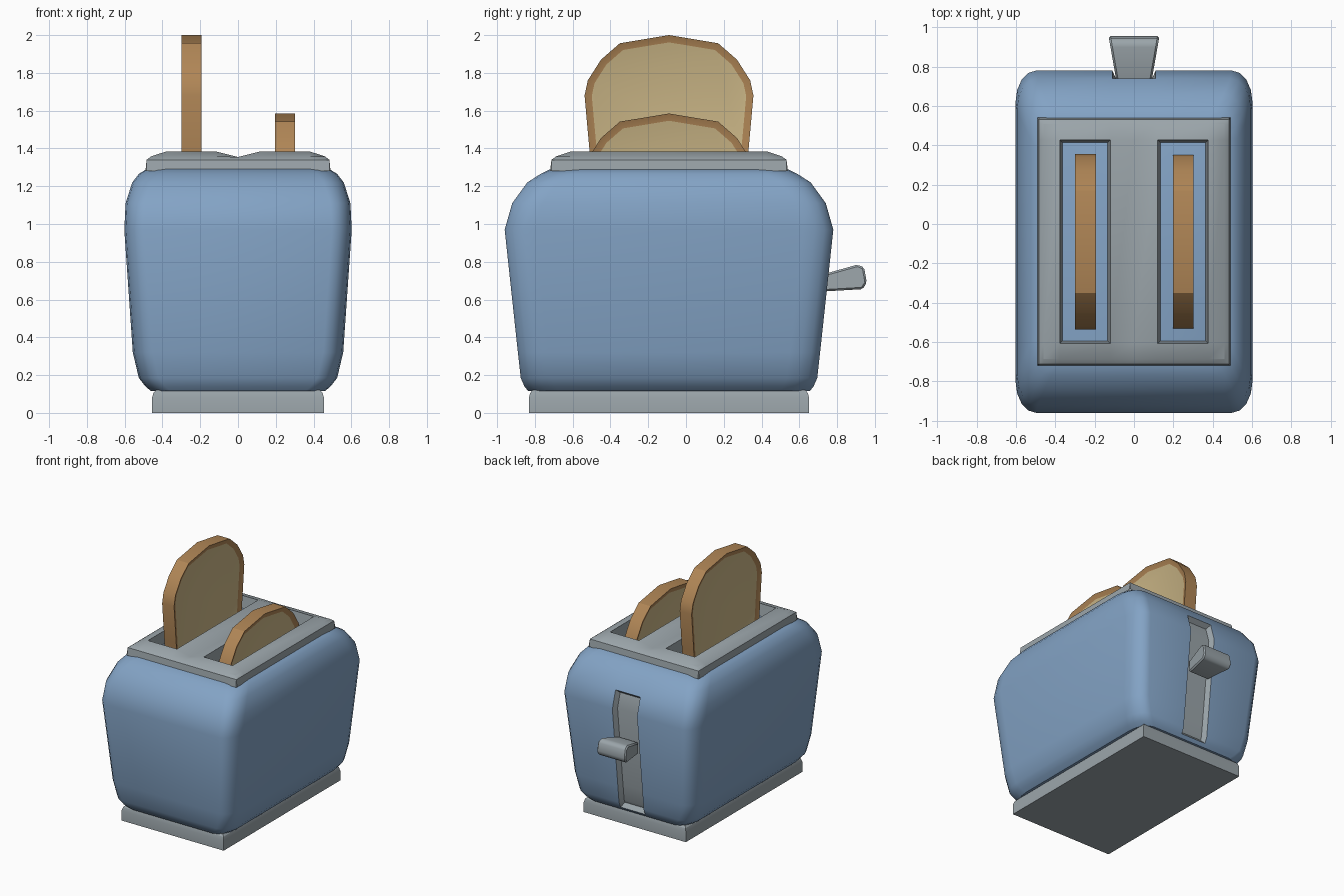
import bpy, bmesh, math

if "Cube" in bpy.data.objects:
    bpy.data.objects.remove(bpy.data.objects["Cube"])

YC = -0.09  # centre of the housing along y


def material(name, rgb):
    m = bpy.data.materials.new(name)
    m.diffuse_color = (*rgb, 1)
    m.use_nodes = True
    m.node_tree.nodes["Principled BSDF"].inputs["Base Color"].default_value = m.diffuse_color
    return m


BLUE = material("blue enamel", (0.227, 0.366, 0.558))
GREY = material("grey metal", (0.328, 0.376, 0.402))
CRUST = material("brown crust", (0.434, 0.238, 0.093))
CRUMB = material("pale crumb", (0.61, 0.479, 0.246))


def finish(bm, name, mats, angle=35, recalc=True):
    if recalc:
        bmesh.ops.recalc_face_normals(bm, faces=bm.faces)
    me = bpy.data.meshes.new(name)
    bm.to_mesh(me)
    bm.free()
    for m in mats:
        me.materials.append(m)
    ob = bpy.data.objects.new(name, me)
    bpy.context.collection.objects.link(ob)
    bpy.ops.object.select_all(action='DESELECT')
    ob.select_set(True)
    bpy.context.view_layer.objects.active = ob
    bpy.ops.object.shade_smooth_by_angle(angle=math.radians(angle))
    return ob


def loft(bm, rings):
    """Skin a stack of equal closed rings and cap both ends."""
    vs = [[bm.verts.new(p) for p in r] for r in rings]
    n = len(vs[0])
    for a, b in zip(vs, vs[1:]):
        for i in range(n):
            bm.faces.new((a[i], a[(i + 1) % n], b[(i + 1) % n], b[i]))
    bm.faces.new(vs[0][::-1])
    bm.faces.new(vs[-1])
    bmesh.ops.recalc_face_normals(bm, faces=bm.faces)


# Housing: stacked rounded rectangles, with lever channel sunk in the back
SLOT = 0.11


def ring(z, hx, hy, rx=0.105, ry=0.16, seg=4):
    pts = []
    for q, (sx, sy) in enumerate([(1, 1), (-1, 1), (-1, -1), (1, -1)]):
        for i in range(seg + 1):
            a = math.pi / 2 * (q + i / seg)
            pts.append((sx * (hx - rx) + rx * math.cos(a),
                        YC + sy * (hy - ry) + ry * math.sin(a), z))
        if q == 0:
            pts += [(SLOT, YC + hy, z), (-SLOT, YC + hy, z)]
    return pts


bm = bmesh.new()
loft(bm, [ring(*s) for s in [
    (0.115, 0.46, 0.745), (0.14, 0.49, 0.765), (0.185, 0.525, 0.785),
    (0.32, 0.557, 0.80), (0.97, 0.602, 0.87), (1.11, 0.595, 0.83),
    (1.22, 0.56, 0.75), (1.265, 0.525, 0.68), (1.29, 0.485, 0.63)]])
channel = [f for f in bm.faces if len(f.verts) == 4
           and all(abs(v.co.x) < SLOT + 0.001 and v.co.y > 0.5
                   and 0.13 < v.co.z < 1.12 for v in f.verts)]
rim = bmesh.ops.inset_region(bm, faces=channel, thickness=0.018, depth=-0.04,
                             use_even_offset=True)["faces"]
for f in channel + rim:
    f.material_index = 1
finish(bm, "housing", [BLUE, GREY], recalc=False)

# Base: plinth with a small chamfer at the top
bm = bmesh.new()
loft(bm, [[(sx * hx, YC + sy * hy, z) for sx, sy in ((1, 1), (-1, 1), (-1, -1), (1, -1))]
          for z, hx, hy in ((0, 0.455, 0.742), (0.08, 0.455, 0.742),
                            (0.107, 0.447, 0.734), (0.12, 0.435, 0.722))])
finish(bm, "base", [GREY], 25)

# Top plate: height grid with two raised rims, then sunken bread slots
xs = [(0.49, 1.28), (0.484, 1.34), (0.46, 1.358), (0.377, 1.385), (0.12, 1.385)]
xs = [(-x, z) for x, z in xs] + [(0, 1.355)] + xs[::-1]
ys = [(0.63, 1.28), (0.622, 1.34), (0.597, 1.358), (0.517, 1.385)]
ys = [(YC - y, z) for y, z in ys] + [(YC + y, z) for y, z in ys[::-1]]
bm = bmesh.new()
g = [[bm.verts.new((x, y, min(zx, zy))) for y, zy in ys] for x, zx in xs]
slots = []
for i in range(len(xs) - 1):
    for j in range(len(ys) - 1):
        f = bm.faces.new((g[i][j], g[i + 1][j], g[i + 1][j + 1], g[i][j + 1]))
        if i in (3, 6) and j == 3:
            slots.append(f)
bm.normal_update()
bmesh.ops.inset_individual(bm, faces=slots, thickness=0.026, depth=-0.13)
finish(bm, "top_plate", [GREY], 25, recalc=False)

# Lever: side profile flaring in width towards its tip
bm = bmesh.new()
side = [(0.73, 0.643), (0.935, 0.655), (0.957, 0.69), (0.943, 0.77),
        (0.908, 0.785), (0.73, 0.735)]
loft(bm, [[(s * (0.09 + 0.035 * (y - 0.73) / 0.2), y, z) for y, z in side]
          for s in (-1, 1)])
bmesh.ops.bevel(bm, geom=bm.edges[:], offset=0.01, segments=1, affect='EDGES')
finish(bm, "lever", [GREY], 30)

# Bread: crust outline with recessed crumb on both sides
half = [(0.40, -0.85), (0.42, -0.62), (0.447, -0.32), (0.43, -0.24),
        (0.36, -0.13), (0.26, -0.043)]
outline = half + [(0, 0)] + [(-y, z) for y, z in half[::-1]]
for name, xc, top in (("tall_bread_slice", -0.247, 2.0), ("low_bread_slice", 0.25, 1.585)):
    bm = bmesh.new()
    loft(bm, [[(xc + dx, YC + y, top + z) for y, z in outline] for dx in (-0.053, 0.053)])
    sides = [f for f in bm.faces if abs(f.normal.x) > 0.9]
    bmesh.ops.inset_individual(bm, faces=sides, thickness=0.038, depth=-0.015,
                               use_even_offset=True)
    for f in sides:
        f.material_index = 1
    finish(bm, name, [CRUST, CRUMB], 25, recalc=False)
